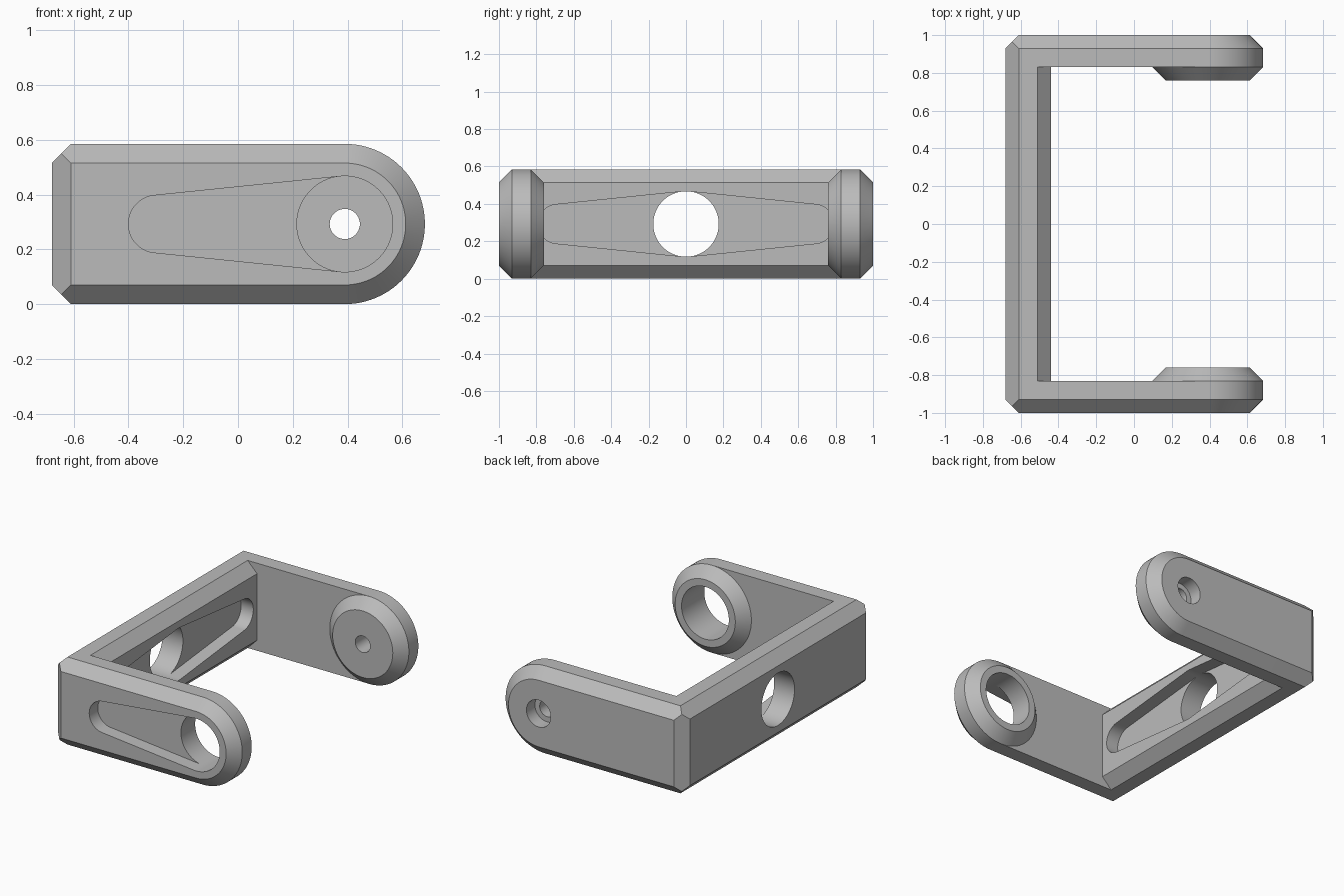
import bpy, bmesh, math
from mathutils import Vector

if "Cube" in bpy.data.objects:
    bpy.data.objects.remove(bpy.data.objects["Cube"])

R = 0.2925           # half height, also the rounded arm end
ZC = R               # centre height
C = 0.07             # chamfer size
PX = 0.39            # pivot x
HOLE, TIP, REACH = 0.175, 0.105, 0.685
DEPTH = 0.09         # pocket depth
SEG = 96

grey = bpy.data.materials.new("grey")
grey.diffuse_color = (0.5, 0.5, 0.5, 1)
grey.use_nodes = True
grey.node_tree.nodes["Principled BSDF"].inputs["Base Color"].default_value = grey.diffuse_color


def hull(name, pts, mirror=False):
    """Convex solid around the points, optionally flipped to the +y side."""
    bm = bmesh.new()
    for x, y, z in pts:
        bm.verts.new((x, -y if mirror else y, z))
    bmesh.ops.remove_doubles(bm, verts=bm.verts, dist=1e-5)
    res = bmesh.ops.convex_hull(bm, input=bm.verts)
    junk = [g for g in res["geom_interior"] + res["geom_unused"]
            if isinstance(g, bmesh.types.BMVert) and g.is_valid]
    bmesh.ops.delete(bm, geom=list(set(junk)), context='VERTS')
    bmesh.ops.dissolve_limit(bm, angle_limit=0.005, verts=bm.verts, edges=bm.edges)
    bmesh.ops.recalc_face_normals(bm, faces=bm.faces)
    me = bpy.data.meshes.new(name)
    bm.to_mesh(me)
    bm.free()
    me.materials.append(grey)
    ob = bpy.data.objects.new(name, me)
    bpy.context.collection.objects.link(ob)
    return ob


def ring(x, y, r):
    """Circle facing y."""
    return [(x + r * math.cos(2 * math.pi * i / SEG), y,
             ZC + r * math.sin(2 * math.pi * i / SEG)) for i in range(SEG)]


def ring_x(x, y, r):
    """Circle facing x."""
    return [(x, y + px, z) for px, _, z in ring(0, 0, r)]


def boolean(target, tool, op):
    mod = target.modifiers.new(op.lower(), 'BOOLEAN')
    mod.operation, mod.object, mod.solver = op, tool, 'EXACT'
    bpy.context.view_layer.objects.active = target
    bpy.ops.object.modifier_apply(modifier=mod.name)
    bpy.data.objects.remove(tool)


def arm_points():
    """Chamfered plate with one rounded end and mitred back corners."""
    pts = ring(PX, -1, R - C) + ring(PX, -1 + C, R) + ring(PX, -0.83, R)
    for s in (-1, 1):
        pts.append((-0.61, -1, ZC + s * (R - C)))
        pts.append((-0.645, -0.965, ZC + s * (R - C / 2)))
        for y in (-1 + C, -0.83):
            pts += [(-0.61, y, ZC + s * R), (-0.68, y, ZC + s * (R - C))]
    return pts


# Spine between the arms, with an eight-sided section
section = [(x, ZC + s * h) for s in (-1, 1)
           for x, h in ((-0.68, R - C), (-0.61, R), (-0.51, R), (-0.44, R - C))]
body = hull("bracket", [(x, y, z) for y in (-0.83, 0.83) for x, z in section])

# Arms and their tapered inner bosses
for flip in (False, True):
    arm = hull("arm", arm_points(), flip)
    boss = hull("boss", ring(PX, -0.83, R) + ring(PX, -0.76, R - C), flip)
    boolean(arm, boss, 'UNION')
    boolean(body, arm, 'UNION')

cutters = [
    # Front arm: through hole and teardrop pocket
    hull("front_hole", ring(PX, -1.1, HOLE) + ring(PX, -0.7, HOLE)),
    hull("front_pocket", [p for y in (-1.1, -1 + DEPTH)
         for p in ring(PX, y, HOLE) + ring(PX - REACH, y, TIP)]),
    # Back arm: screw hole and counterbore
    hull("screw_hole", ring(PX, 0.7, 0.055) + ring(PX, 1.1, 0.055)),
    hull("counterbore", ring(PX, 1.1, 0.09) + ring(PX, 1 - DEPTH, 0.09)),
    # Spine: through hole and double tapered pocket on the inside
    hull("spine_hole", ring_x(-0.8, 0, HOLE) + ring_x(-0.3, 0, HOLE)),
    hull("spine_pocket", [p for x in (-0.44 - DEPTH, -0.3) for p in
         ring_x(x, 0, HOLE) + ring_x(x, -REACH, TIP) + ring_x(x, REACH, TIP)]),
]
for cutter in cutters:
    boolean(body, cutter, 'DIFFERENCE')

# Clean up and shade
bm = bmesh.new()
bm.from_mesh(body.data)
bmesh.ops.remove_doubles(bm, verts=bm.verts, dist=1e-4)
bmesh.ops.dissolve_limit(bm, angle_limit=0.005, verts=bm.verts, edges=bm.edges)
bm.to_mesh(body.data)
bm.free()
bpy.ops.object.select_all(action='DESELECT')
body.select_set(True)
bpy.context.view_layer.objects.active = body
bpy.ops.object.shade_smooth_by_angle(angle=math.radians(25))
